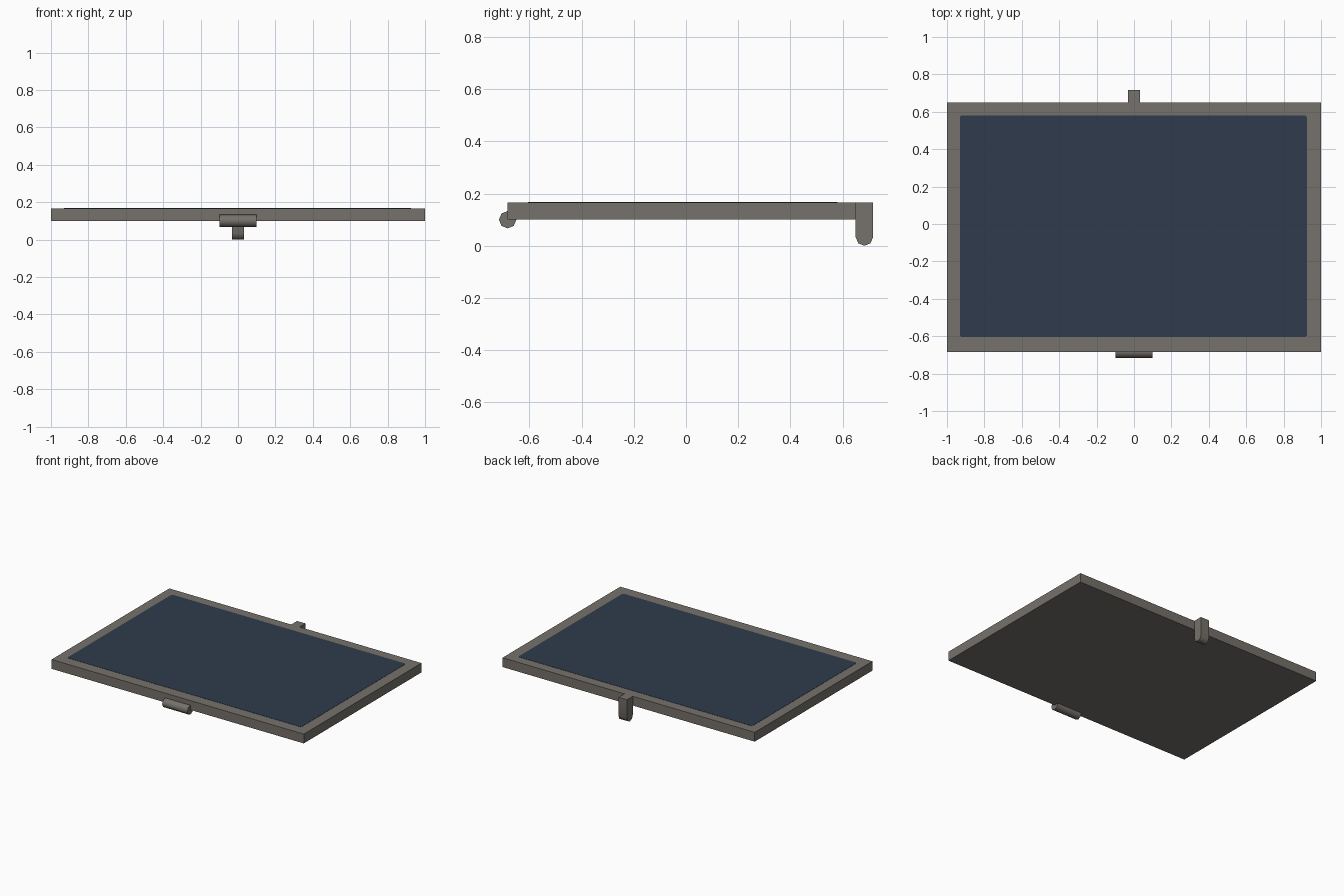
import bpy, bmesh, math

if "Cube" in bpy.data.objects:
    bpy.data.objects.remove(bpy.data.objects["Cube"])


def material(name, rgb):
    m = bpy.data.materials.new(name)
    m.diffuse_color = (*rgb, 1)
    m.use_nodes = True
    m.node_tree.nodes["Principled BSDF"].inputs["Base Color"].default_value = m.diffuse_color
    return m


frame_grey = material("warm grey", (0.18, 0.165, 0.145))
screen_blue = material("dark slate blue", (0.028, 0.044, 0.072))


def extrude_profile(name, points, depth, mat, smooth=False):
    """Extrude a closed 3D outline by the vector depth."""
    bm = bmesh.new()
    base = bm.faces.new([bm.verts.new(p) for p in points])
    new = bmesh.ops.extrude_face_region(bm, geom=[base], use_keep_orig=True)["geom"]
    bmesh.ops.translate(bm, vec=depth, verts=[v for v in new if isinstance(v, bmesh.types.BMVert)])
    bmesh.ops.recalc_face_normals(bm, faces=bm.faces)
    mesh = bpy.data.meshes.new(name)
    bm.to_mesh(mesh)
    bm.free()
    mesh.materials.append(mat)
    ob = bpy.data.objects.new(name, mesh)
    bpy.context.collection.objects.link(ob)
    if smooth:
        bpy.ops.object.select_all(action="DESELECT")
        ob.select_set(True)
        bpy.context.view_layer.objects.active = ob
        bpy.ops.object.shade_smooth_by_angle(angle=math.radians(50))
    return ob


def arc(cy, cz, r, start, steps):
    """Points of an octagon arc in the yz plane."""
    return [(cy + r * math.cos(math.radians(start + 45 * i)),
             cz + r * math.sin(math.radians(start + 45 * i))) for i in range(steps)]


R = 0.0333
FRONT, BACK, LOW, TOP = -0.6833, 0.65, 0.1, 0.1667

# Flat tray body
extrude_profile("frame_panel",
                [(-1, FRONT, LOW), (1, FRONT, LOW), (1, BACK, LOW), (-1, BACK, LOW)],
                (0, 0, TOP - LOW), frame_grey)

# Dark screen plate with slightly clipped corners
x0, x1, y0, y1, c = -0.931, 0.924, -0.605, 0.581, 0.008
extrude_profile("screen",
                [(x, y, TOP - 0.001) for x, y in
                 [(x0 + c, y0), (x1 - c, y0), (x1, y0 + c), (x1, y1 - c),
                  (x1 - c, y1), (x0 + c, y1), (x0, y1 - c), (x0, y0 + c)]],
                (0, 0, 0.0025), screen_blue)

# Octagonal hinge barrel along the front lower edge
extrude_profile("hinge_barrel",
                [(-0.1, y, z) for y, z in arc(FRONT, LOW, R, 0, 8)],
                (0.2, 0, 0), frame_grey, smooth=True)

# Latch hanging behind the back edge, rounded at the bottom
latch = [(BACK, TOP)] + arc(BACK + R, R, R, 180, 5) + [(BACK + 2 * R, TOP)]
extrude_profile("back_latch", [(-R, y, z) for y, z in latch],
                (2 * R, 0, 0), frame_grey, smooth=True)
